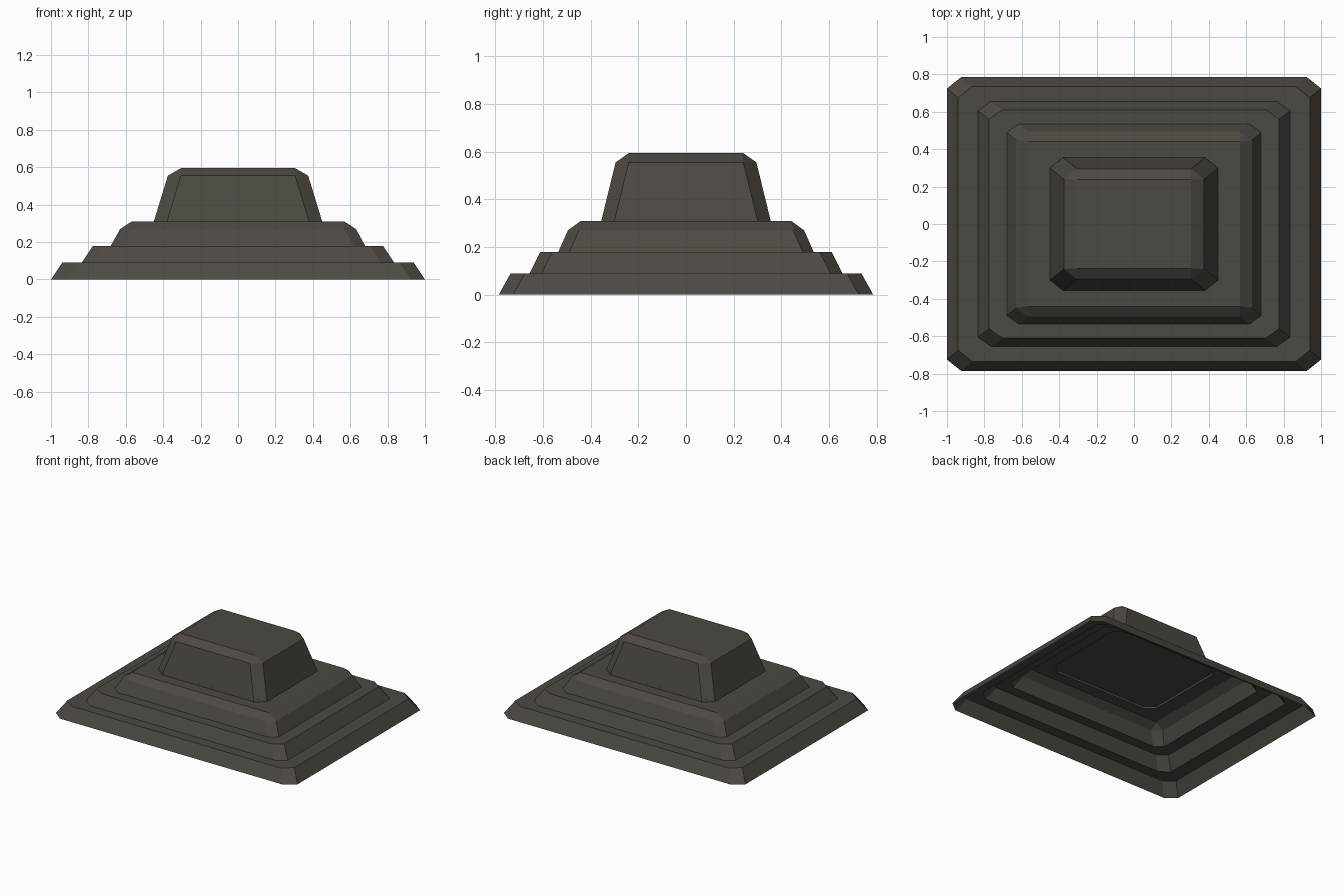
import bpy, bmesh

if "Cube" in bpy.data.objects:
    bpy.data.objects.remove(bpy.data.objects["Cube"], do_unlink=True)

stone = bpy.data.materials.new("dark brown stone")
stone.use_nodes = True
colour = (0.075, 0.065, 0.054, 1)
stone.diffuse_color = colour
stone.node_tree.nodes["Principled BSDF"].inputs["Base Color"].default_value = colour


def add_ring(bm, hx, hy, z, cx, cy):
    """Rectangle with cut corners, counter-clockwise."""
    pts = []
    for sx, sy in ((1, -1), (1, 1), (-1, 1), (-1, -1)):
        pair = [(sx * (hx - cx), sy * hy), (sx * hx, sy * (hy - cy))]
        pts += pair if sx * sy < 0 else pair[::-1]
    return [bm.verts.new((x, y, z)) for x, y in pts]


def loft(name, rings, cap_top=False, panel=None):
    """Skin a stack of rings; optionally close the top and add a floor panel."""
    bm = bmesh.new()
    loops = [add_ring(bm, *r) for r in rings]
    for low, high in zip(loops, loops[1:]):
        for i in range(8):
            j = (i + 1) % 8
            bm.faces.new((low[i], low[j], high[j], high[i]))
    if cap_top:
        bm.faces.new(loops[-1])
    if panel:
        bm.faces.new(add_ring(bm, *panel)[::-1])
    # Sharp corners collapse here
    bmesh.ops.remove_doubles(bm, verts=bm.verts[:], dist=0.0005)
    mesh = bpy.data.meshes.new(name)
    bm.to_mesh(mesh)
    bm.free()
    mesh.materials.append(stone)
    obj = bpy.data.objects.new(name, mesh)
    bpy.context.collection.objects.link(obj)


# Hollow stepped base: half width, half depth, height, corner cuts
loft("stepped_base", [
    (1.0, 0.785, 0, 0.075, 0.06),
    (0.94, 0.735, 0.09, 0.075, 0.06),
    (0.835, 0.655, 0.09, 0.07, 0.05),
    (0.775, 0.61, 0.18, 0.07, 0.05),
    (0.68, 0.535, 0.18, 0.062, 0.046),
    (0.63, 0.495, 0.27, 0.062, 0.046),
    (0.568, 0.44, 0.31, 0, 0),
    (0.45, 0.355, 0.31, 0.07, 0.055),
])

# Tapered top block with bevelled crown and recessed underside
loft("top_block", [
    (0.45, 0.355, 0.31, 0.07, 0.055),
    (0.375, 0.295, 0.555, 0.07, 0.055),
    (0.305, 0.238, 0.595, 0, 0),
], cap_top=True, panel=(0.446, 0.352, 0.323, 0.07, 0.055))
